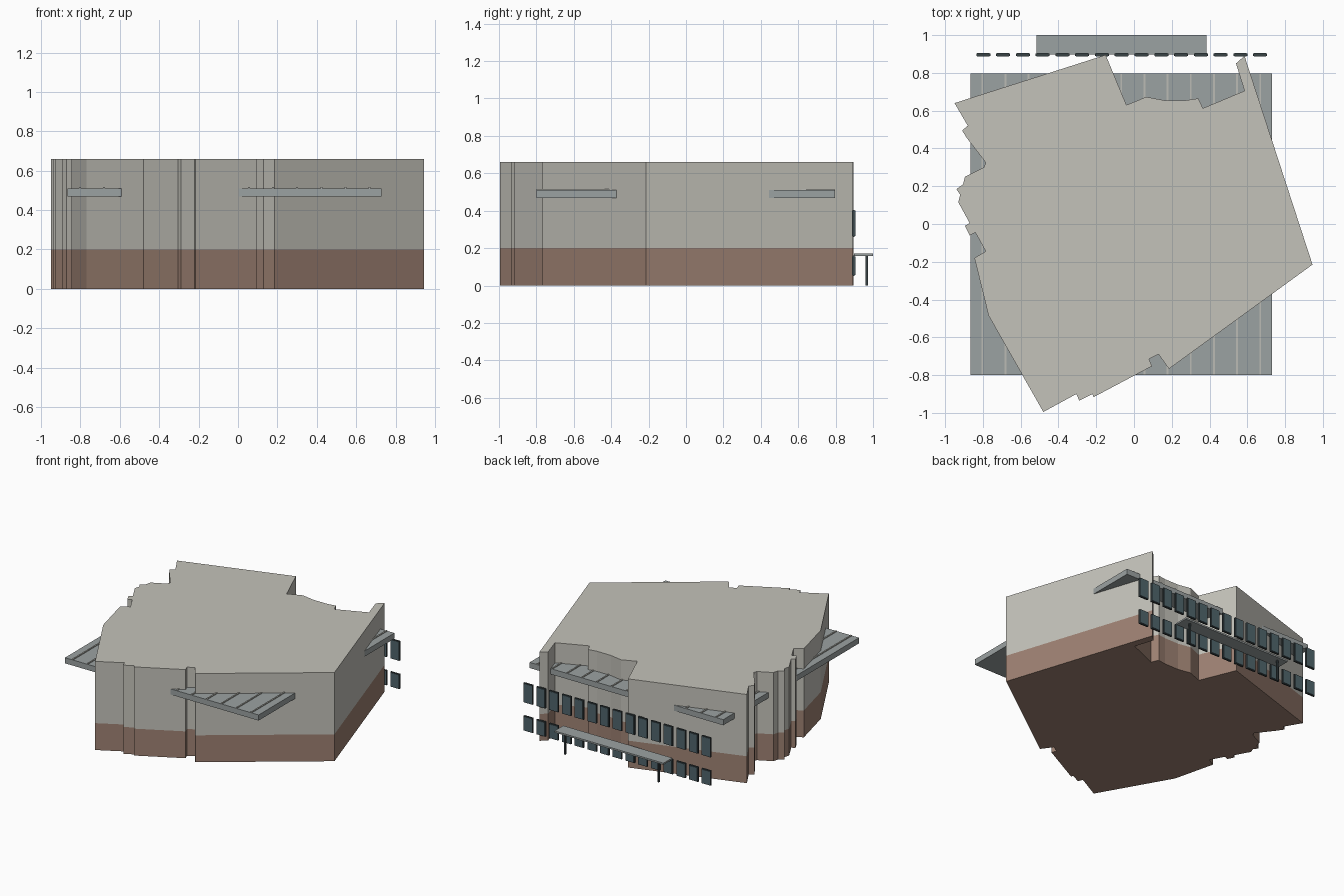
import bpy, bmesh

if "Cube" in bpy.data.objects:
    bpy.data.objects.remove(bpy.data.objects["Cube"])


def material(name, rgb):
    m = bpy.data.materials.new(name)
    m.diffuse_color = (*rgb, 1)
    m.use_nodes = True
    m.node_tree.nodes["Principled BSDF"].inputs["Base Color"].default_value = m.diffuse_color
    return m


STONE = material("pale_render", (0.55, 0.54, 0.49))
BRICK = material("brown_base", (0.34, 0.22, 0.17))
METAL = material("grey_metal", (0.33, 0.36, 0.36))
SEAM = material("light_seam", (0.5, 0.5, 0.46))
FRAME = material("dark_frame", (0.04, 0.055, 0.06))
GLASS = material("teal_glass", (0.08, 0.13, 0.15))


def finish(name, bm, mat):
    bmesh.ops.recalc_face_normals(bm, faces=bm.faces)
    me = bpy.data.meshes.new(name)
    bm.to_mesh(me)
    bm.free()
    me.materials.append(mat)
    ob = bpy.data.objects.new(name, me)
    bpy.context.collection.objects.link(ob)
    return ob


def boxes(name, spans, mat):
    """One object from boxes given as (x0, x1, y0, y1, z0, z1)."""
    bm = bmesh.new()
    for x0, x1, y0, y1, z0, z1 in spans:
        vs = bmesh.ops.create_cube(bm, size=1)["verts"]
        bmesh.ops.scale(bm, vec=(x1 - x0, y1 - y0, z1 - z0), verts=vs)
        bmesh.ops.translate(bm, vec=((x0 + x1) / 2, (y0 + y1) / 2, (z0 + z1) / 2), verts=vs)
    return finish(name, bm, mat)


def prism(name, pts, z0, z1, mat):
    """Extrude a plan outline between two heights."""
    bm = bmesh.new()
    face = bm.faces.new([bm.verts.new((x, y, z0)) for x, y in pts])
    ext = bmesh.ops.extrude_face_region(bm, geom=[face], use_keep_orig=True)
    top = [v for v in ext["geom"] if isinstance(v, bmesh.types.BMVert)]
    bmesh.ops.translate(bm, vec=(0, 0, z1 - z0), verts=top)
    return finish(name, bm, mat)


# Building footprint, clockwise from the back left corner
PLAN = [
    (-.95, .64), (-.15, .895), (-.04, .63), (.065, .673), (.16, .655), (.275, .655),
    (.34, .665), (.365, .613), (.585, .705), (.54, .85), (.585, .89), (.945, -.215),
    (.185, -.767), (.13, -.69), (.08, -.715), (.095, -.753), (-.215, -.917), (-.22, -.90),
    (-.29, -.935), (-.305, -.90), (-.48, -.995), (-.77, -.485), (-.845, -.18),
    (-.785, -.145), (-.84, -.045), (-.87, -.06), (-.895, -.01), (-.87, .005),
    (-.93, .115), (-.92, .155), (-.94, .185), (-.905, .21), (-.895, .25),
    (-.795, .30), (-.785, .325), (-.885, .455), (-.91, .495), (-.88, .52),
]
prism("base_storey", PLAN, 0, 0.2, BRICK)
prism("upper_walls", PLAN, 0.2, 0.66, STONE)

# Projecting metal roof slab with standing seams
X0, X1 = -0.865, 0.73
boxes("eaves_slab", [(X0, X1, -0.8, 0.797, 0.468, 0.51)], METAL)
step = (X1 - X0) / 13
seams = [X0 + step * (i + 0.5) for i in range(13)]
boxes("roof_seams", [(x - .005, x + .005, -0.798, 0.795, 0.508, 0.516) for x in seams], SEAM)

# Two rows of windows along the back
for row, z0, z1 in (("lower", 0.05, 0.16), ("upper", 0.26, 0.405)):
    xs = [-0.835 + i * 1.466 / 14 for i in range(15)]
    boxes(row + "_window_frames", [(x, x + .074, .89, .902, z0, z1) for x in xs], FRAME)
    boxes(row + "_window_glass",
          [(x + .005, x + .069, .888, .905, z0 + .005, z1 - .005) for x in xs], GLASS)

# Entrance canopy on two slim posts
boxes("entrance_canopy", [(-0.515, 0.383, 0.897, 1.0, 0.158, 0.17)], METAL)
boxes("canopy_posts", [(x - .006, x + .006, .96, .972, 0, .16) for x in (-.45, .32)], FRAME)
